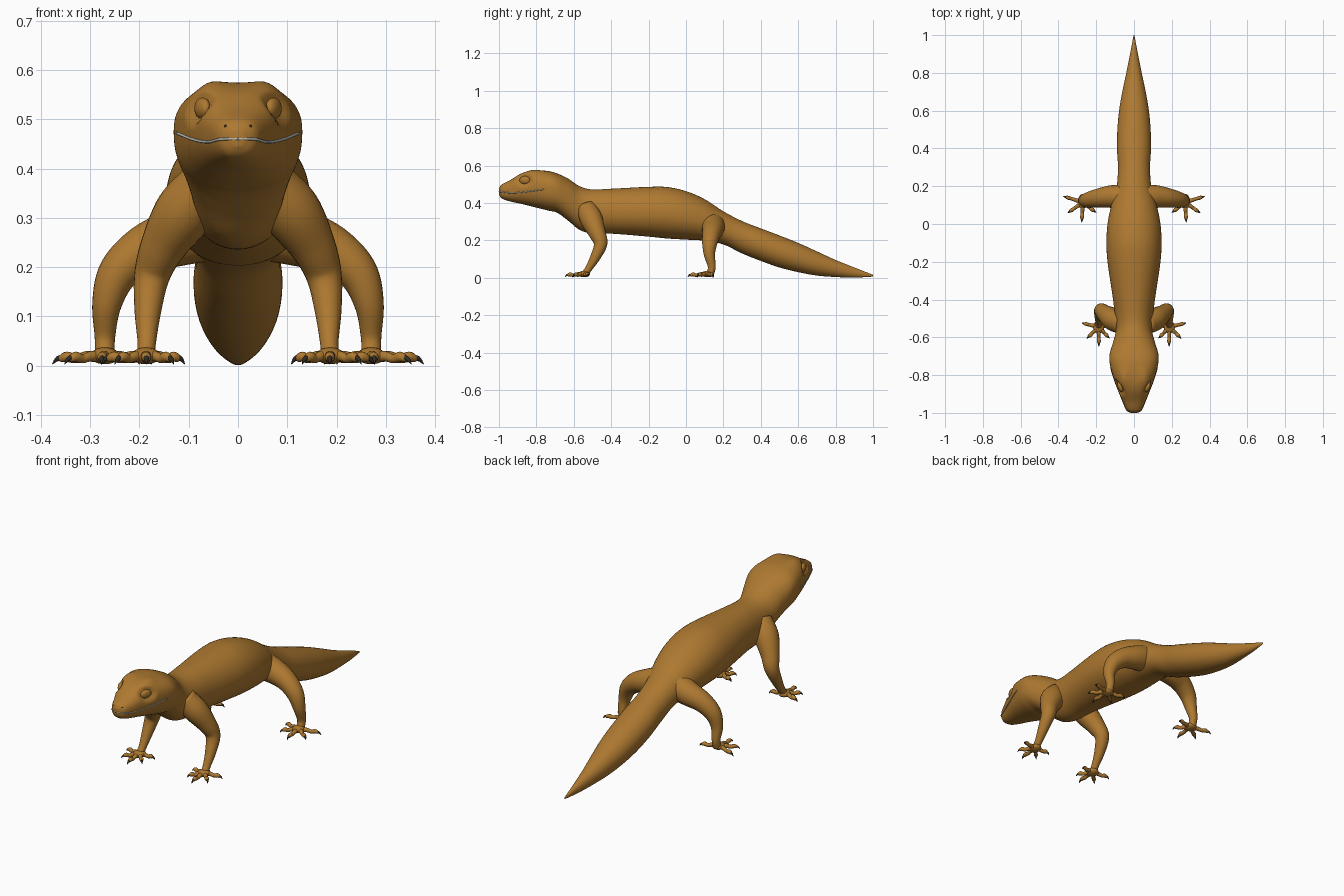
import bpy, bmesh, math
from mathutils import Vector, Matrix

if "Cube" in bpy.data.objects:
    bpy.data.objects.remove(bpy.data.objects["Cube"])


def material(name, rgb):
    m = bpy.data.materials.new(name)
    m.diffuse_color = (*rgb, 1)
    m.use_nodes = True
    m.node_tree.nodes["Principled BSDF"].inputs["Base Color"].default_value = m.diffuse_color
    return m


SKIN = material("skin", (0.42, 0.19, 0.03))
DARK = material("dark_horn", (0.03, 0.025, 0.02))
LIP = material("lip_line", (0.5, 0.5, 0.47))


def spline(rows, t):
    """Smooth interpolation of rows whose first column is the key."""
    n = len(rows)
    i = max(k for k in range(n - 1) if rows[k][0] <= t or k == 0)
    a, b = rows[i], rows[i + 1]
    p, q = rows[max(i - 1, 0)], rows[min(i + 2, n - 1)]
    d = b[0] - a[0]
    s = (t - a[0]) / d
    out = []
    for c in range(1, len(a)):
        m0 = (b[c] - p[c]) / (b[0] - p[0]) * d
        m1 = (q[c] - a[c]) / (q[0] - a[0]) * d
        out.append((2*s**3 - 3*s*s + 1) * a[c] + (s**3 - 2*s*s + s) * m0
                   + (3*s*s - 2*s**3) * b[c] + (s**3 - s*s) * m1)
    return out


def skin_rings(bm, rings):
    """Bridge a list of closed point rings and cap both ends."""
    vs = [[bm.verts.new(p) for p in r] for r in rings]
    n = len(vs[0])
    for a, b in zip(vs, vs[1:]):
        for i in range(n):
            bm.faces.new((a[i], a[(i + 1) % n], b[(i + 1) % n], b[i]))
    bm.faces.new(vs[0][::-1])
    bm.faces.new(vs[-1])


def tube(bm, pts, ref, steps=6, n=16):
    """Round tube through (x, y, z, radius) points."""
    rows = [(i, *p) for i, p in enumerate(pts)]
    count = (len(pts) - 1) * steps
    path = [spline(rows, i / steps) for i in range(count + 1)]
    rings = []
    for i, p in enumerate(path):
        c = Vector(p[:3])
        t = Vector(path[min(i + 1, count)][:3]) - Vector(path[max(i - 1, 0)][:3])
        u = t.cross(Vector(ref)).normalized()
        v = t.cross(u).normalized()
        rings.append([c + p[3] * (math.cos(a) * u + math.sin(a) * v)
                      for a in (2 * math.pi * k / n for k in range(n))])
    skin_rings(bm, rings)


def ball(bm, center, scale, rot=0):
    m = Matrix.Translation(center) @ Matrix.Rotation(rot, 4, 'Z') @ Matrix.Diagonal((*scale, 1))
    bmesh.ops.create_uvsphere(bm, u_segments=20, v_segments=12, radius=1, matrix=m)


def finish(bm, name, mat, mirror=True):
    bmesh.ops.recalc_face_normals(bm, faces=bm.faces)
    for f in bm.faces:
        f.smooth = True
    me = bpy.data.meshes.new(name)
    bm.to_mesh(me)
    bm.free()
    me.materials.append(mat)
    ob = bpy.data.objects.new(name, me)
    bpy.context.collection.objects.link(ob)
    if mirror:
        ob.modifiers.new("mirror", 'MIRROR').use_mirror_merge = False
    return ob


# Body profile: y, top z, bottom z, half width, height fraction of widest point
BODY = [
    (-1.0, .478, .445, .012, .55), (-.99, .495, .428, .034, .55),
    (-.97, .507, .417, .047, .55), (-.94, .522, .408, .06, .55),
    (-.88, .558, .395, .085, .55), (-.82, .573, .38, .107, .56),
    (-.74, .571, .36, .128, .57), (-.69, .558, .348, .129, .57),
    (-.63, .53, .305, .112, .55), (-.57, .49, .257, .097, .52),
    (-.51, .473, .238, .099, .5), (-.4, .476, .236, .111, .48),
    (-.2, .486, .22, .14, .47), (-.1, .485, .21, .146, .47),
    (0, .463, .204, .14, .47), (.1, .42, .198, .12, .47),
    (.2, .355, .178, .092, .48), (.3, .303, .13, .085, .5),
    (.4, .264, .09, .09, .5), (.5, .226, .055, .088, .5),
    (.6, .186, .03, .079, .5), (.7, .141, .012, .062, .5),
    (.8, .095, .004, .041, .5), (.9, .055, .001, .021, .5), (1.0, .016, .006, .002, .5)]


def section(y):
    top, bot, w, f = spline(BODY, y)
    zc = bot + f * (top - bot)
    e = 2.4 if y < -.7 else 2.4 - .35 * min((y + .7) / .15, 1)
    return top, bot, w, zc, e


def side_x(y, z):
    top, bot, w, zc, e = section(y)
    h = top - zc if z > zc else zc - bot
    return w * max(1 - abs((z - zc) / h) ** e, 0) ** (1 / e)


EYE = (-.862, .522)
N, R = 72, 220
ys = [-1, -.998, -.995] + [-.99 + 1.99 * i / R for i in range(R + 1)]
rings = []
for y in ys:
    top, bot, w, zc, e = section(y)
    ring = []
    for k in range(N):
        a = 2 * math.pi * k / N
        c, s = math.cos(a), math.sin(a)
        x = w * math.copysign(abs(c) ** (2 / e), c)
        z = zc + (top - zc if s > 0 else zc - bot) * math.copysign(abs(s) ** (2 / e), s)
        if y < -.7 and z > .46:
            # brow ridges and eye sockets
            z += .010 * math.exp(-((abs(x) - .06) / .03) ** 2 - ((y + .82) / .05) ** 2)
            d = math.hypot((y - EYE[0]) / .045, (z - EYE[1]) / .034)
            if d < 1 and abs(x) > .03:
                x -= math.copysign(.017 * (1 - d ** 3), x)
        ring.append((x, y, z))
    rings.append(ring)
bm = bmesh.new()
skin_rings(bm, rings)
finish(bm, "body_head_and_tail", SKIN, mirror=False)

# Eyes sitting in the sockets
bm = bmesh.new()
ball(bm, (side_x(*EYE) - .014, EYE[0], EYE[1]), (.014, .03, .022), math.radians(-20))
finish(bm, "eyes", SKIN)

# Mouth line following the head surface
bm = bmesh.new()
mouth = []
for y, z in ((-.76, .472), (-.80, .467), (-.85, .460), (-.90, .455),
             (-.94, .454), (-.97, .457), (-.985, .459), (-.995, .46)):
    mouth.append((side_x(y, z), y, z, .0028))
mouth.append((0, -.999, .46, .0028))
tube(bm, mouth, (0, 0, 1), 5, 8)
finish(bm, "mouth_line", LIP)

# Nostrils
bm = bmesh.new()
ball(bm, (.025, -.988, .486), (.004, .004, .003))
finish(bm, "nostrils", DARK)

# Legs (x, y, z, radius), foot centre and toe tips
LEGS = {
    "front": ([(.06, -.53, .37, .055), (.11, -.505, .31, .06), (.153, -.475, .24, .046),
               (.175, -.457, .18, .036), (.183, -.485, .11, .027),
               (.185, -.52, .05, .019), (.187, -.54, .022, .018)],
              (.187, -.545),
              [(.277, -.524), (.25, -.606), (.186, -.648), (.13, -.605), (.108, -.53)]),
    "back": ([(.04, .14, .285, .07), (.12, .145, .262, .06), (.19, .137, .235, .05),
              (.243, .127, .188, .041), (.266, .125, .125, .03),
              (.27, .138, .06, .021), (.27, .13, .022, .02)],
             (.27, .115),
             [(.377, .148), (.352, .058), (.277, .008), (.2, .06), (.175, .14)])}

for name, (path, (cx, cy), tips) in LEGS.items():
    bm = bmesh.new()
    tube(bm, path, (0, 1, 0), 6, 24)
    ball(bm, (cx, cy, .02), (.03, .033, .017))
    claws = bmesh.new()
    for tx, ty in tips:
        def at(f, z, r):
            return (cx + (tx - cx) * f, cy + (ty - cy) * f, z, r)
        tube(bm, [at(.05, .018, .012), at(.35, .019, .0105), at(.55, .014, .009),
                  at(.72, .018, .0105), at(.84, .014, .007), at(.88, .013, .002)],
             (0, 0, 1), 4, 12)
        tube(claws, [at(.78, .017, .006), at(.9, .014, .005), at(1, .003, .0006)],
             (0, 0, 1), 4, 8)
    finish(bm, name + "_legs", SKIN)
    finish(claws, name + "_claws", DARK)
